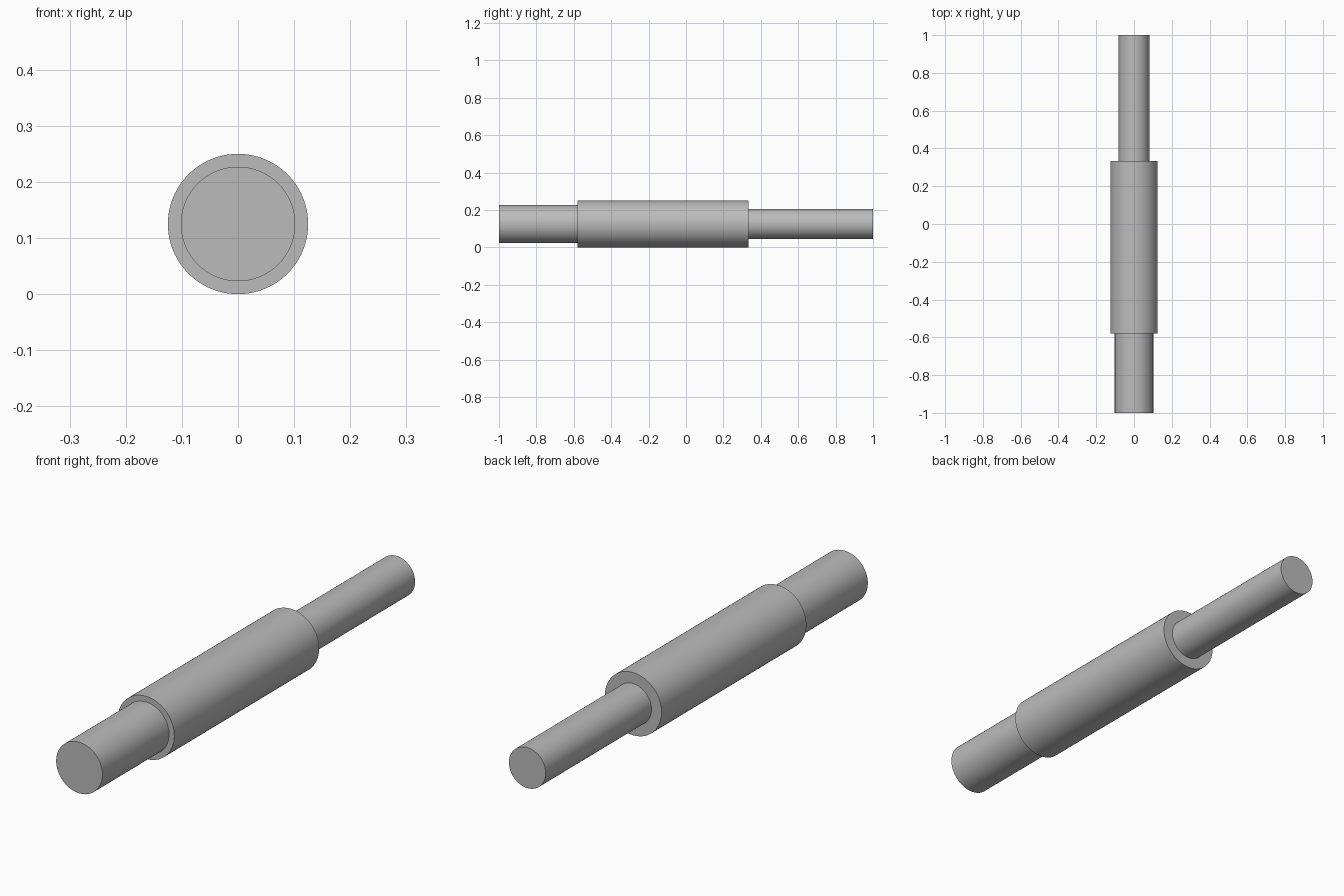
import bpy
import bmesh
import math
from mathutils import Matrix, Vector

cube = bpy.data.objects.get("Cube")
if cube:
    bpy.data.objects.remove(cube, do_unlink=True)

# Plain grey metal
metal = bpy.data.materials.new("grey_metal")
metal.use_nodes = True
grey = (0.5, 0.5, 0.5, 1)
metal.diffuse_color = grey
metal.node_tree.nodes["Principled BSDF"].inputs["Base Color"].default_value = grey

# Half profile of the stepped shaft: (position along y, radius)
profile = [(-1, 0), (-1, 0.102), (-0.58, 0.102), (-0.58, 0.125),
           (0.333, 0.125), (0.333, 0.081), (1, 0.081), (1, 0)]

# Revolve the profile about the shaft axis
bm = bmesh.new()
verts = [bm.verts.new((0, y, r)) for y, r in profile]
edges = [bm.edges.new(pair) for pair in zip(verts, verts[1:])]
bmesh.ops.spin(bm, geom=verts + edges, cent=(0, 0, 0), axis=(0, 1, 0),
               angle=math.tau, steps=96, use_merge=True)
bmesh.ops.remove_doubles(bm, verts=bm.verts, dist=0.0001)
bmesh.ops.recalc_face_normals(bm, faces=bm.faces)
bmesh.ops.transform(bm, matrix=Matrix.Translation(Vector((0, 0, 0.125))), verts=bm.verts)

mesh = bpy.data.meshes.new("stepped_shaft")
bm.to_mesh(mesh)
bm.free()
mesh.materials.append(metal)
shaft = bpy.data.objects.new("stepped_shaft", mesh)
bpy.context.collection.objects.link(shaft)

# Smooth round sides with crisp shoulders
bpy.ops.object.select_all(action='DESELECT')
shaft.select_set(True)
bpy.context.view_layer.objects.active = shaft
bpy.ops.object.shade_smooth_by_angle(angle=math.radians(30))
